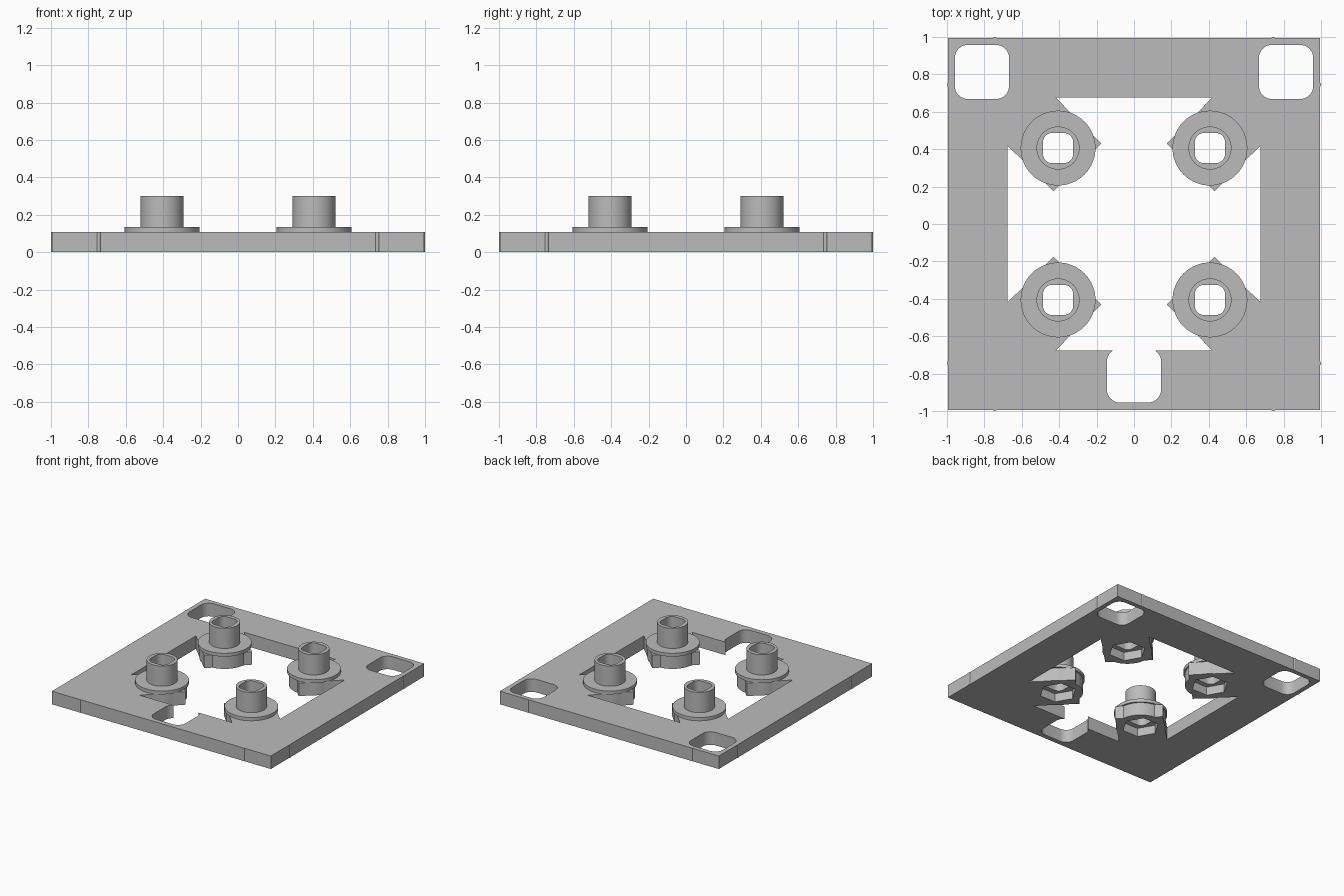
import bpy, bmesh, math
from mathutils import Vector

if "Cube" in bpy.data.objects:
    bpy.data.objects.remove(bpy.data.objects["Cube"])

H = 0.107      # plate thickness
HALF = 0.995   # plate half width
P = 0.406      # boss offset from the centre

gray = bpy.data.materials.new("mid gray")
gray.diffuse_color = (0.5, 0.5, 0.5, 1)
gray.use_nodes = True
gray.node_tree.nodes["Principled BSDF"].inputs["Base Color"].default_value = gray.diffuse_color


def prism(name, pts, z0, z1):
    """Extrude a flat outline from z0 to z1."""
    bm = bmesh.new()
    face = bm.faces.new([bm.verts.new((x, y, z0)) for x, y in pts])
    top = bmesh.ops.extrude_face_region(bm, geom=[face])["geom"]
    for v in top:
        if isinstance(v, bmesh.types.BMVert):
            v.co.z = z1
    bmesh.ops.recalc_face_normals(bm, faces=bm.faces)
    me = bpy.data.meshes.new(name)
    bm.to_mesh(me)
    bm.free()
    ob = bpy.data.objects.new(name, me)
    bpy.context.collection.objects.link(ob)
    me.materials.append(gray)
    return ob


def ring(cx, cy, r, n, turn=0.0):
    return [(cx + r * math.cos(turn + 2 * math.pi * i / n),
             cy + r * math.sin(turn + 2 * math.pi * i / n)) for i in range(n)]


def rounded(cx, cy, half, r, n=8):
    """Square outline with round corners."""
    pts = []
    for q, (sx, sy) in enumerate(((1, 1), (-1, 1), (-1, -1), (1, -1))):
        for i in range(n + 1):
            a = math.pi / 2 * (q + i / n)
            pts.append((cx + sx * (half - r) + r * math.cos(a),
                        cy + sy * (half - r) + r * math.sin(a)))
    return pts


def combine(target, tool, op):
    """Apply a boolean and remove the helper."""
    mod = target.modifiers.new("bool", 'BOOLEAN')
    mod.operation, mod.object, mod.solver = op, tool, 'EXACT'
    bpy.context.view_layer.objects.active = target
    bpy.ops.object.modifier_apply(modifier=mod.name)
    bpy.data.objects.remove(tool)


# square plate
plate = prism("mounting_plate", [(-HALF, -HALF), (HALF, -HALF), (HALF, HALF), (-HALF, HALF)], 0, H)

# central opening with four diagonal arms reaching inward
quarter = [(0.42, 0.677), (0.175, 0.43), (0.43, 0.175), (0.677, 0.42)]
opening = []
for k in range(4):
    for x, y in quarter:
        for _ in range(k):
            x, y = y, -x
        opening.append((x, y))
combine(plate, prism("opening", opening, -0.1, 0.3), 'DIFFERENCE')

# two corner windows and the slot that joins the opening
for cx, cy in ((-0.813, 0.813), (0.813, 0.813), (0, -0.81)):
    combine(plate, prism("window", rounded(cx, cy, 0.145, 0.07), -0.1, 0.3), 'DIFFERENCE')

# small rounded ribs on the outer edges
for s in (-1, 1):
    for t in (-0.745, 0.745):
        for c in ((s * (HALF - 0.007), t), (t, s * (HALF - 0.007))):
            combine(plate, prism("rib", ring(*c, 0.012, 16), 0, H), 'UNION')

# bosses: body, flange, collar, then nut pocket and through hole
for sx in (-1, 1):
    for sy in (-1, 1):
        c = (sx * P, sy * P)
        combine(plate, prism("boss_body", ring(*c, 0.187, 64), 0, 0.12), 'UNION')
        combine(plate, prism("boss_flange", ring(*c, 0.2, 64), H, 0.134), 'UNION')
        combine(plate, prism("boss_collar", ring(*c, 0.115, 48), 0.12, 0.3), 'UNION')
        combine(plate, prism("nut_pocket", ring(*c, 0.14, 6), -0.1, 0.07), 'DIFFERENCE')
        combine(plate, prism("bolt_hole", rounded(*c, 0.081, 0.05), -0.1, 0.5), 'DIFFERENCE')

bpy.ops.object.select_all(action='DESELECT')
plate.select_set(True)
bpy.context.view_layer.objects.active = plate
bpy.ops.object.shade_smooth_by_angle(angle=math.radians(30))
